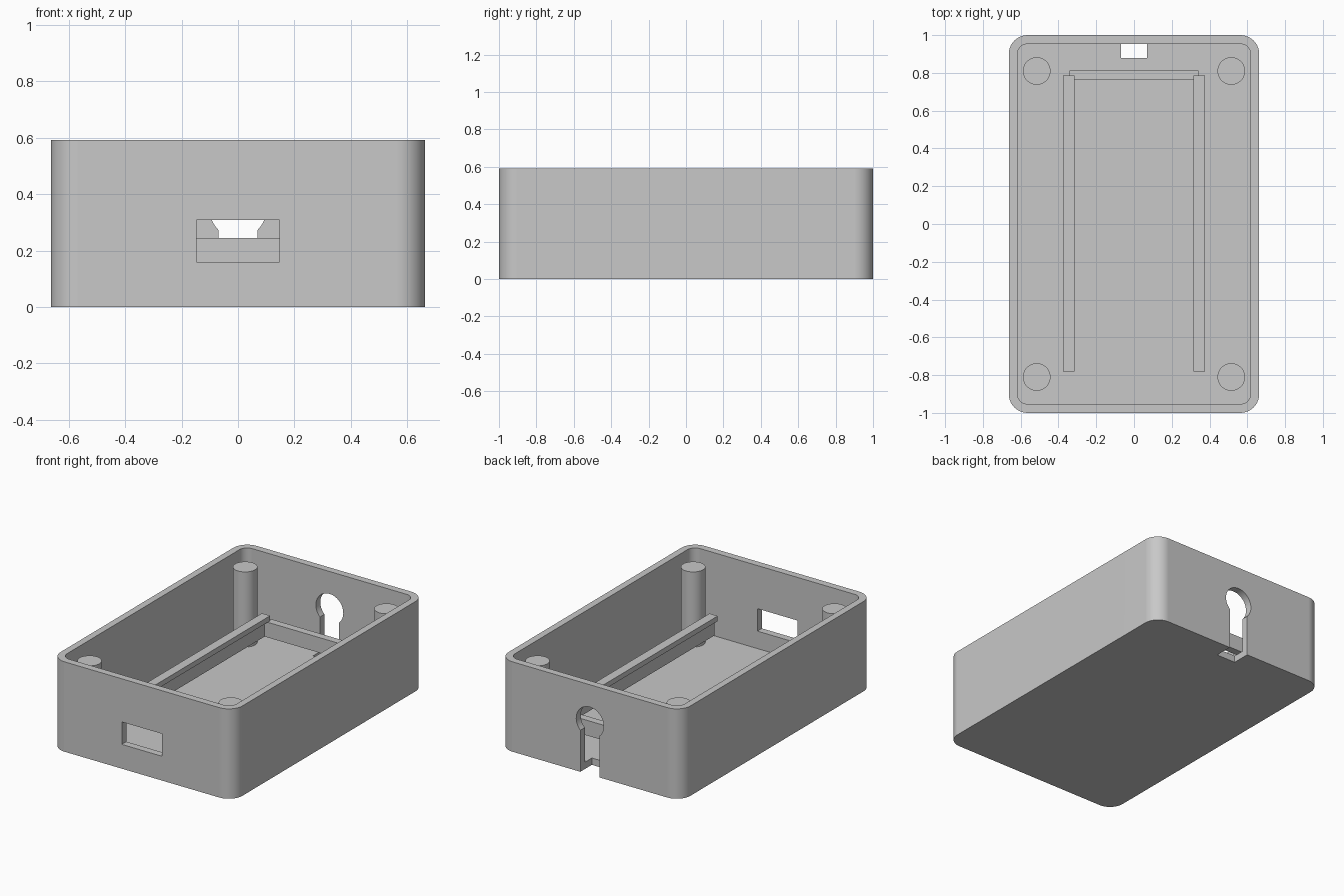
import bpy, bmesh, math
from mathutils import Matrix

cube = bpy.data.objects.get("Cube")
if cube:
    bpy.data.objects.remove(cube, do_unlink=True)

# One plain light grey plastic
grey = bpy.data.materials.new("grey_plastic")
grey.use_nodes = True
COLOUR = (0.58, 0.58, 0.58, 1)
grey.diffuse_color = COLOUR
grey.node_tree.nodes["Principled BSDF"].inputs["Base Color"].default_value = COLOUR

FLOOR, TOP = 0.045, 0.592
RAIL_BASE, RAIL_LIP, RAIL_TOP = 0.145, 0.247, 0.281


def prism(name, profile, start, end, matrix=Matrix()):
    """Extrude a 2D outline along local z, then place it with a matrix."""
    bm = bmesh.new()
    face = bm.faces.new([bm.verts.new((u, v, start)) for u, v in profile])
    ext = bmesh.ops.extrude_face_region(bm, geom=[face])
    verts = [g for g in ext["geom"] if isinstance(g, bmesh.types.BMVert)]
    bmesh.ops.translate(bm, verts=verts, vec=(0, 0, end - start))
    bmesh.ops.transform(bm, matrix=matrix, verts=bm.verts)
    bmesh.ops.recalc_face_normals(bm, faces=bm.faces)
    mesh = bpy.data.meshes.new(name)
    bm.to_mesh(mesh)
    bm.free()
    mesh.materials.append(grey)
    obj = bpy.data.objects.new(name, mesh)
    bpy.context.collection.objects.link(obj)
    return obj


def rect(x0, x1, y0, y1):
    return [(x0, y0), (x1, y0), (x1, y1), (x0, y1)]


def arc(cx, cy, r, a0, a1, n):
    angles = [math.radians(a0 + (a1 - a0) * i / n) for i in range(n + 1)]
    return [(cx + r * math.cos(a), cy + r * math.sin(a)) for a in angles]


def rounded_rect(hx, hy, r):
    pts = []
    for i, (sx, sy) in enumerate([(1, 1), (-1, 1), (-1, -1), (1, -1)]):
        pts += arc(sx * (hx - r), sy * (hy - r), r, 90 * i, 90 * i + 90, 10)
    return pts


def activate(obj):
    bpy.ops.object.select_all(action="DESELECT")
    obj.select_set(True)
    bpy.context.view_layer.objects.active = obj


def smooth(obj):
    activate(obj)
    bpy.ops.object.shade_smooth_by_angle(angle=math.radians(30))


# Maps profile (x, z) to the x-z plane, extruded along y
ALONG_Y = Matrix(((1, 0, 0, 0), (0, 0, 1, 0), (0, 1, 0, 0), (0, 0, 0, 1)))

# Case: rounded box, hollowed above a thin floor
case = prism("case", rounded_rect(0.663, 1.0, 0.1), 0, TOP)

# Keyhole outline: round hole above a slot that runs out through the base
half_slot, hole_r, hole_z = 0.07, 0.1, 0.345
dip = math.degrees(math.acos(half_slot / hole_r))
keyhole = [(-half_slot, -0.05), (half_slot, -0.05)]
keyhole += arc(0, hole_z, hole_r, -dip, 180 + dip, 32)

cutters = [
    prism("cavity_cutter", rounded_rect(0.618, 0.953, 0.055), FLOOR, TOP + 0.1),
    prism("window_cutter", rect(-0.147, 0.147, 0.16, 0.308), -1.1, -0.9, ALONG_Y),
    prism("keyhole_cutter", keyhole, 0.88, 1.1, ALONG_Y),
]
activate(case)
for cutter in cutters:
    mod = case.modifiers.new("cut", "BOOLEAN")
    mod.operation, mod.solver, mod.object = "DIFFERENCE", "EXACT", cutter
    bpy.ops.object.modifier_apply(modifier=mod.name)
for cutter in cutters:
    bpy.data.objects.remove(cutter, do_unlink=True)
smooth(case)
weighted = case.modifiers.new("even_shading", "WEIGHTED_NORMAL")
weighted.keep_sharp = True

for sx, side in ((1, "left"), (-1, "right")):
    # Corner posts
    for sy, end in ((1, "back"), (-1, "front")):
        circle = arc(sx * 0.515, sy * 0.81, 0.073, 0, 360, 40)[:-1]
        smooth(prism(f"{end}_{side}_post", circle, FLOOR - 0.01, 0.54))

    # Raised rail with a flat-topped lip facing inward
    wall = rect(sx * 0.34, sx * 0.375, RAIL_BASE, RAIL_TOP)
    lip = rect(sx * 0.315, sx * 0.34, RAIL_LIP, RAIL_TOP)
    prism(f"{side}_rail", wall, -0.78, 0.785, ALONG_Y)
    prism(f"{side}_rail_lip", lip, -0.78, 0.785, ALONG_Y)

# Stop bar joining the rails at the back
prism("stop_bar", rect(-0.342, 0.342, 0.763, 0.812), RAIL_BASE, 0.245)
